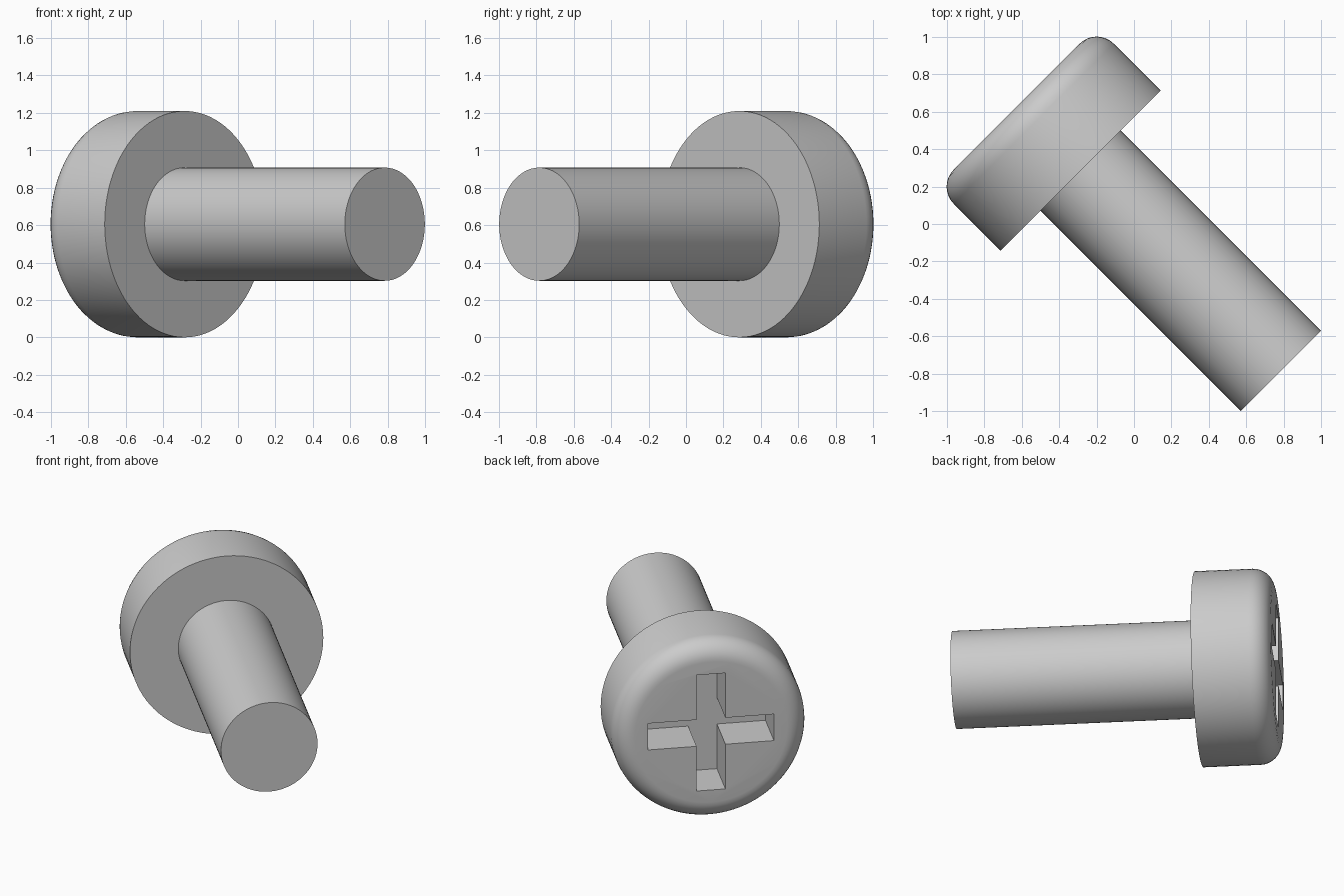
import bpy
import bmesh
import math
from mathutils import Matrix, Vector

if "Cube" in bpy.data.objects:
    bpy.data.objects.remove(bpy.data.objects["Cube"], do_unlink=True)

HEAD_R, SHANK_R = 0.605, 0.3025
TOP, UNDER, TIP = -0.887, -0.403, 1.11   # stations along the screw axis
FILLET = 0.128
SLOT_HALF_LENGTH, SLOT_HALF_WIDTH, SLOT_DEPTH = 0.394, 0.09, 0.30

# Screw axis lies flat, turned diagonally; the head points to the back
r = math.sqrt(0.5)
placement = Matrix(((r, 0, r, 0), (r, 0, -r, 0), (0, 1, 0, HEAD_R), (0, 0, 0, 1)))

steel = bpy.data.materials.new("grey steel")
steel.use_nodes = True
grey = (0.6, 0.6, 0.6, 1)
steel.diffuse_color = grey
steel.node_tree.nodes["Principled BSDF"].inputs["Base Color"].default_value = grey


def make_object(name, bm):
    bmesh.ops.recalc_face_normals(bm, faces=bm.faces)
    bm.transform(placement)
    mesh = bpy.data.meshes.new(name)
    bm.to_mesh(mesh)
    bm.free()
    mesh.materials.append(steel)
    obj = bpy.data.objects.new(name, mesh)
    bpy.context.collection.objects.link(obj)
    return obj


# Screw body: rounded head and plain shank turned from one profile
profile = []
for i in range(9):
    a = i / 8 * math.pi / 2
    profile.append((HEAD_R - FILLET * (1 - math.sin(a)), TOP + FILLET * (1 - math.cos(a))))
profile += [(HEAD_R, UNDER), (SHANK_R, UNDER), (SHANK_R, TIP)]

bm = bmesh.new()
verts = [bm.verts.new((x, 0, z)) for x, z in profile]
edges = [bm.edges.new(pair) for pair in zip(verts, verts[1:])]
bmesh.ops.spin(bm, geom=verts + edges, cent=(0, 0, 0), axis=(0, 0, 1),
               angle=math.tau, steps=96, use_duplicate=False)
bmesh.ops.remove_doubles(bm, verts=bm.verts, dist=0.0001)
bmesh.ops.holes_fill(bm, edges=[e for e in bm.edges if e.is_boundary], sides=0)
screw = make_object("screw", bm)

# Cross recess cutter: one arm outline repeated by quarter turns
bm = bmesh.new()
outline = []
w, l = SLOT_HALF_WIDTH, SLOT_HALF_LENGTH
for quarter in range(4):
    turn = Matrix.Rotation(quarter * math.pi / 2, 3, "Z")
    for x, y in ((l, -w), (l, w), (w, w)):
        outline.append(bm.verts.new(turn @ Vector((x, y, TOP - 0.1))))
floor = bm.faces.new(outline)
result = bmesh.ops.extrude_face_region(bm, geom=[floor], use_keep_orig=True)
moved = [g for g in result["geom"] if isinstance(g, bmesh.types.BMVert)]
bmesh.ops.translate(bm, verts=moved, vec=(0, 0, SLOT_DEPTH + 0.1))
cutter = make_object("cross_recess_cutter", bm)
cutter.hide_render = True

# Cut the recess, then smooth the round surfaces
cut = screw.modifiers.new("cross recess", "BOOLEAN")
cut.operation = "DIFFERENCE"
cut.solver = "EXACT"
cut.object = cutter
bpy.ops.object.select_all(action="DESELECT")
screw.select_set(True)
bpy.context.view_layer.objects.active = screw
bpy.ops.object.modifier_apply(modifier=cut.name)
bpy.data.objects.remove(cutter, do_unlink=True)
bpy.ops.object.shade_smooth_by_angle(angle=math.radians(30))
